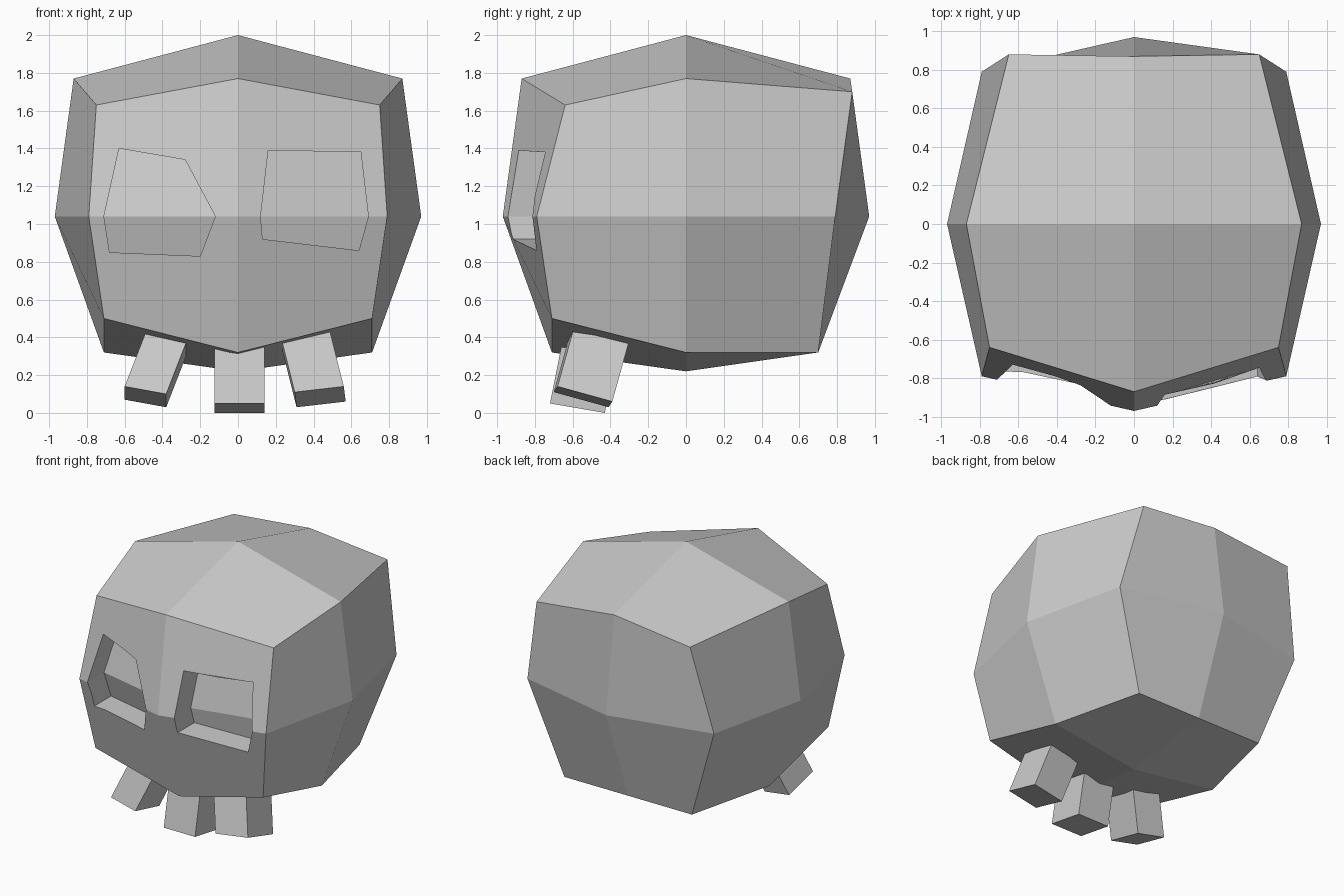
import bpy
import bmesh
from mathutils import Matrix, Vector
from mathutils.bvhtree import BVHTree

if "Cube" in bpy.data.objects:
    bpy.data.objects.remove(bpy.data.objects["Cube"], do_unlink=True)

# One bone-grey colour
GREY = (0.6, 0.6, 0.6, 1.0)
grey = bpy.data.materials.new("bone_grey")
grey.use_nodes = True
grey.diffuse_color = GREY
grey.node_tree.nodes["Principled BSDF"].inputs["Base Color"].default_value = GREY


def add_object(name, bm):
    bmesh.ops.recalc_face_normals(bm, faces=bm.faces)
    mesh = bpy.data.meshes.new(name)
    bm.to_mesh(mesh)
    bm.free()
    mesh.materials.append(grey)
    obj = bpy.data.objects.new(name, mesh)
    bpy.context.collection.objects.link(obj)
    return obj


# Skull: once-subdivided cube, each (side, depth, height) grid point pulled into shape
SHAPE = {
    (0, 0, 1): (0, 0, 2.0), (1, 0, 1): (0.87, 0, 1.77),
    (0, -1, 1): (0, -0.87, 1.77), (1, -1, 1): (0.75, -0.64, 1.63),
    (0, 1, 1): (0, 0.87, 1.77), (1, 1, 1): (0.65, 0.88, 1.70),
    (1, 0, 0): (0.97, 0, 1.04),
    (0, -1, 0): (0, -0.97, 1.04), (1, -1, 0): (0.79, -0.79, 1.04),
    (0, 1, 0): (0, 0.97, 1.04), (1, 1, 0): (0.79, 0.79, 1.04),
    (0, 0, -1): (0, 0, 0.22), (1, 0, -1): (0.71, 0, 0.32),
    (0, -1, -1): (0, -0.71, 0.32), (1, -1, -1): (0.71, -0.71, 0.50),
    (0, 1, -1): (0, 0.70, 0.32), (1, 1, -1): (0.54, 0.70, 0.32),
}
bm = bmesh.new()
bmesh.ops.create_cube(bm, size=2)
bmesh.ops.subdivide_edges(bm, edges=bm.edges[:], cuts=1, use_grid_fill=True)
for v in bm.verts:
    x, y, z = (round(c) for c in v.co)
    px, py, pz = SHAPE[(abs(x), y, z)]
    v.co = (px * (x or 1), py, pz)
surface = BVHTree.FromBMesh(bm)
skull = add_object("skull", bm)

# Eye sockets: outlines (x, z) cut straight back, floor parallel to the face
SOCKETS = {
    "right": [(-0.63, 1.40), (-0.28, 1.34), (-0.12, 1.04),
              (-0.20, 0.83), (-0.68, 0.85), (-0.71, 1.04)],
    "left": [(0.16, 1.39), (0.65, 1.38), (0.69, 1.04),
             (0.64, 0.86), (0.13, 0.92), (0.12, 1.04)],
}
DEPTH = 0.2
for side, outline in SOCKETS.items():
    bm = bmesh.new()
    front, back = [], []
    for x, z in outline:
        hit = surface.ray_cast(Vector((x, -3, z)), Vector((0, 1, 0)))[0]
        front.append(bm.verts.new((x, -1.3, z)))
        back.append(bm.verts.new((x, hit.y + DEPTH, z)))
    bm.faces.new(front)
    for i in range(len(outline)):
        bm.faces.new((front[i - 1], front[i], back[i], back[i - 1]))
    # the back wall folds along the level brow-to-cheek line
    a, b = [i for i, p in enumerate(outline) if p[1] == 1.04]
    bm.faces.new(back[a:b + 1])
    bm.faces.new(back[b:] + back[:a + 1])
    cutter = add_object(side + "_socket_cutter", bm)
    cutter.hide_render = True
    cutter.hide_set(True)
    cut = skull.modifiers.new(side + "_socket", "BOOLEAN")
    cut.operation = "DIFFERENCE"
    cut.solver = "EXACT"
    cut.object = cutter

# Apply the cuts and drop the cutters
bpy.context.view_layer.update()
cut_mesh = bpy.data.meshes.new_from_object(
    skull.evaluated_get(bpy.context.evaluated_depsgraph_get()))
skull.modifiers.clear()
skull.data = cut_mesh
for side in SOCKETS:
    bpy.data.objects.remove(bpy.data.objects[side + "_socket_cutter"], do_unlink=True)


# Teeth: slanted blocks given by a front lower corner and width, depth, height edges
def tooth(name, corner, width, depth, height):
    bm = bmesh.new()
    bmesh.ops.create_cube(bm, size=1, matrix=Matrix.Translation((0.5, 0.5, 0.5)))
    edges = Matrix((width, depth, height)).transposed()
    for v in bm.verts:
        v.co = Vector(corner) + edges @ v.co
    add_object(name, bm)


tooth("left_tooth", (0.30, -0.70, 0.11),
      (0.26, 0.02, 0.03), (0.01, 0.29, -0.08), (-0.09, 0.10, 0.36))
tooth("right_tooth", (-0.38, -0.70, 0.10),
      (-0.22, 0.02, 0.04), (0, 0.29, -0.07), (0.14, 0.10, 0.36))
tooth("middle_tooth", (-0.125, -0.72, 0.05),
      (0.265, 0, 0), (0, 0.29, -0.05), (0, 0.06, 0.30))
